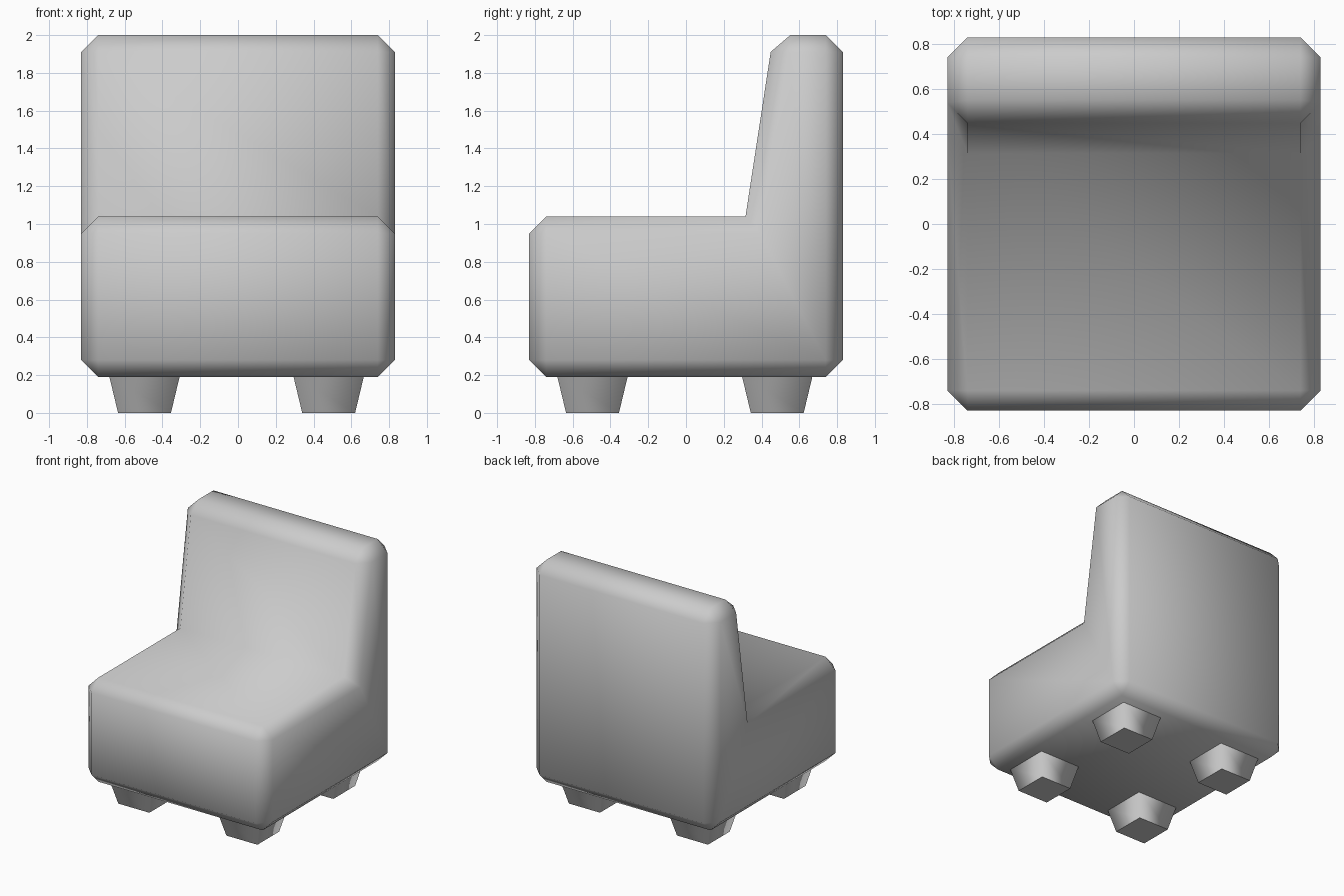
import bpy, bmesh
from math import radians, sqrt
from mathutils import Matrix

if "Cube" in bpy.data.objects:
    bpy.data.objects.remove(bpy.data.objects["Cube"])


def finish(bm, name):
    bmesh.ops.recalc_face_normals(bm, faces=bm.faces)
    me = bpy.data.meshes.new(name)
    bm.to_mesh(me)
    bm.free()
    ob = bpy.data.objects.new(name, me)
    bpy.context.collection.objects.link(ob)
    return ob


# Chair body: L-shaped side profile (y, z) extruded across x, convex edges chamfered
profile = [(-0.83, 0.19), (0.83, 0.19), (0.83, 2.0),
           (0.462, 2.0), (0.315, 1.04), (-0.83, 1.04)]
bm = bmesh.new()
side = bm.faces.new([bm.verts.new((-0.83, y, z)) for y, z in profile])
ext = bmesh.ops.extrude_face_region(bm, geom=[side], use_keep_orig=True)
for v in ext["geom"]:
    if isinstance(v, bmesh.types.BMVert):
        v.co.x = 0.83
bmesh.ops.recalc_face_normals(bm, faces=bm.faces)
# the seat/back crease stays unbevelled
edges = [e for e in bm.edges
         if not all(abs(v.co.y - 0.315) < 0.01 for v in e.verts)]
bmesh.ops.bevel(bm, geom=edges, offset=0.09, offset_type='OFFSET',
                segments=1, profile=0.5, affect='EDGES')
for f in bm.faces:
    f.smooth = True
finish(bm, "chair_body")


# Tapered square feet: smooth sides, flat ends
def foot(name, x, y):
    bm = bmesh.new()
    m = Matrix.Translation((x, y, 0.1)) @ Matrix.Rotation(radians(45), 4, 'Z')
    bmesh.ops.create_cone(bm, cap_ends=True, segments=4, radius1=0.14 * sqrt(2),
                          radius2=0.188 * sqrt(2), depth=0.2, matrix=m)
    bm.normal_update()
    for f in bm.faces:
        f.smooth = True
    for e in bm.edges:
        e.smooth = not any(abs(f.normal.z) > 0.9 for f in e.link_faces)
    finish(bm, name)


for fb, y in (("front", -0.495), ("back", 0.483)):
    for lr, x in (("left", -0.495), ("right", 0.48)):
        foot(f"{fb}_{lr}_foot", x, y)
